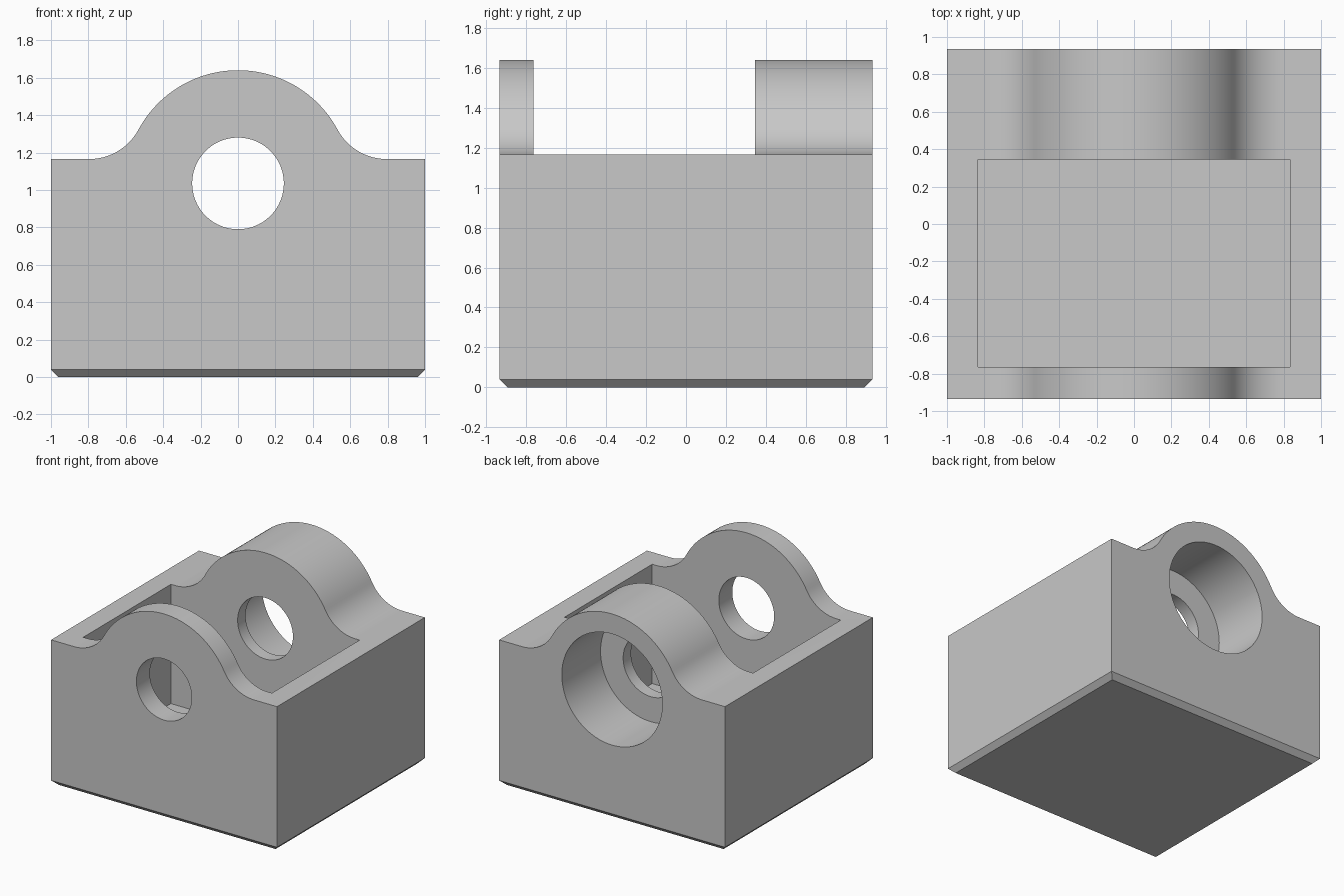
import bpy, bmesh
from math import sin, cos, pi, atan2, sqrt, radians
from mathutils import Matrix

if "Cube" in bpy.data.objects:
    bpy.data.objects.remove(bpy.data.objects["Cube"])

HALF_X, HALF_Y = 1.0, 0.935
DECK_Z, BORE_Z = 1.165, 1.035
LUG_R, FILLET_R = 0.605, 0.30
HOLE_R, BORE_R = 0.245, 0.445
POCKET_X, POCKET_FRONT, POCKET_BACK, FLOOR_Z = 0.835, -0.765, 0.345, 0.21
BORE_FLOOR_Y = 0.445

grey = bpy.data.materials.new("plain_grey")
grey.use_nodes = True
colour = (0.58, 0.58, 0.58, 1)
grey.diffuse_color = colour
grey.node_tree.nodes["Principled BSDF"].inputs["Base Color"].default_value = colour


def make_object(name, bm):
    bmesh.ops.recalc_face_normals(bm, faces=bm.faces)
    mesh = bpy.data.meshes.new(name)
    bm.to_mesh(mesh)
    bm.free()
    mesh.materials.append(grey)
    obj = bpy.data.objects.new(name, mesh)
    bpy.context.collection.objects.link(obj)
    return obj


def arc(cx, cz, r, a0, a1, steps):
    return [(cx + r * cos(a0 + (a1 - a0) * i / steps),
             cz + r * sin(a0 + (a1 - a0) * i / steps)) for i in range(steps + 1)]


def cylinder_cutter(name, r, y0, y1):
    bm = bmesh.new()
    place = Matrix.Translation((0, (y0 + y1) / 2, BORE_Z)) @ Matrix.Rotation(pi / 2, 4, "X")
    bmesh.ops.create_cone(bm, cap_ends=True, segments=96, radius1=r, radius2=r,
                          depth=y1 - y0, matrix=place)
    return make_object(name, bm)


def box_cutter(name, x0, x1, y0, y1, z0, z1):
    bm = bmesh.new()
    place = (Matrix.Translation(((x0 + x1) / 2, (y0 + y1) / 2, (z0 + z1) / 2))
             @ Matrix.Diagonal((x1 - x0, y1 - y0, z1 - z0, 1)))
    bmesh.ops.create_cube(bm, size=1, matrix=place)
    return make_object(name, bm)


# Housing profile: flat deck, concave fillet, round lug, mirrored
rise = DECK_Z - BORE_Z + FILLET_R
fillet_x = sqrt((LUG_R + FILLET_R) ** 2 - rise ** 2)
tangent = atan2(rise, fillet_x)
right_half = [(HALF_X, 0), (HALF_X, DECK_Z)]
right_half += arc(fillet_x, DECK_Z + FILLET_R, FILLET_R, -pi / 2, tangent - pi, 16)
right_half += arc(0, BORE_Z, LUG_R, tangent, pi / 2, 32)[1:]
profile = right_half + [(-x, z) for x, z in reversed(right_half[:-1])]

# Extruded housing with a chamfered base
bm = bmesh.new()
face = bm.faces.new([bm.verts.new((x, -HALF_Y, z)) for x, z in profile])
result = bmesh.ops.extrude_face_region(bm, geom=[face])
bmesh.ops.translate(bm, vec=(0, 2 * HALF_Y, 0),
                    verts=[g for g in result["geom"] if isinstance(g, bmesh.types.BMVert)])
bmesh.ops.recalc_face_normals(bm, faces=bm.faces)
base_edges = [e for e in bm.edges if all(v.co.z < 0.001 for v in e.verts)]
bmesh.ops.bevel(bm, geom=base_edges, offset=0.04, offset_type="OFFSET",
                segments=1, affect="EDGES")
housing = make_object("bearing_housing", bm)

# Pocket, through hole and rear counterbore
cutters = [
    box_cutter("pocket_cutter", -POCKET_X, POCKET_X, POCKET_FRONT, POCKET_BACK, FLOOR_Z, 2),
    cylinder_cutter("hole_cutter", HOLE_R, -1.2, 1.2),
    cylinder_cutter("counterbore_cutter", BORE_R, BORE_FLOOR_Y, 1.3),
]
bpy.context.view_layer.objects.active = housing
for cutter in cutters:
    cutter.hide_render = True
    mod = housing.modifiers.new(cutter.name, "BOOLEAN")
    mod.operation = "DIFFERENCE"
    mod.solver = "EXACT"
    mod.object = cutter
    bpy.ops.object.modifier_apply(modifier=mod.name)
    bpy.data.objects.remove(cutter)

# Smooth the curved walls, keep the edges crisp
for obj in bpy.context.selected_objects:
    obj.select_set(False)
housing.select_set(True)
bpy.ops.object.shade_smooth_by_angle(angle=radians(25))
